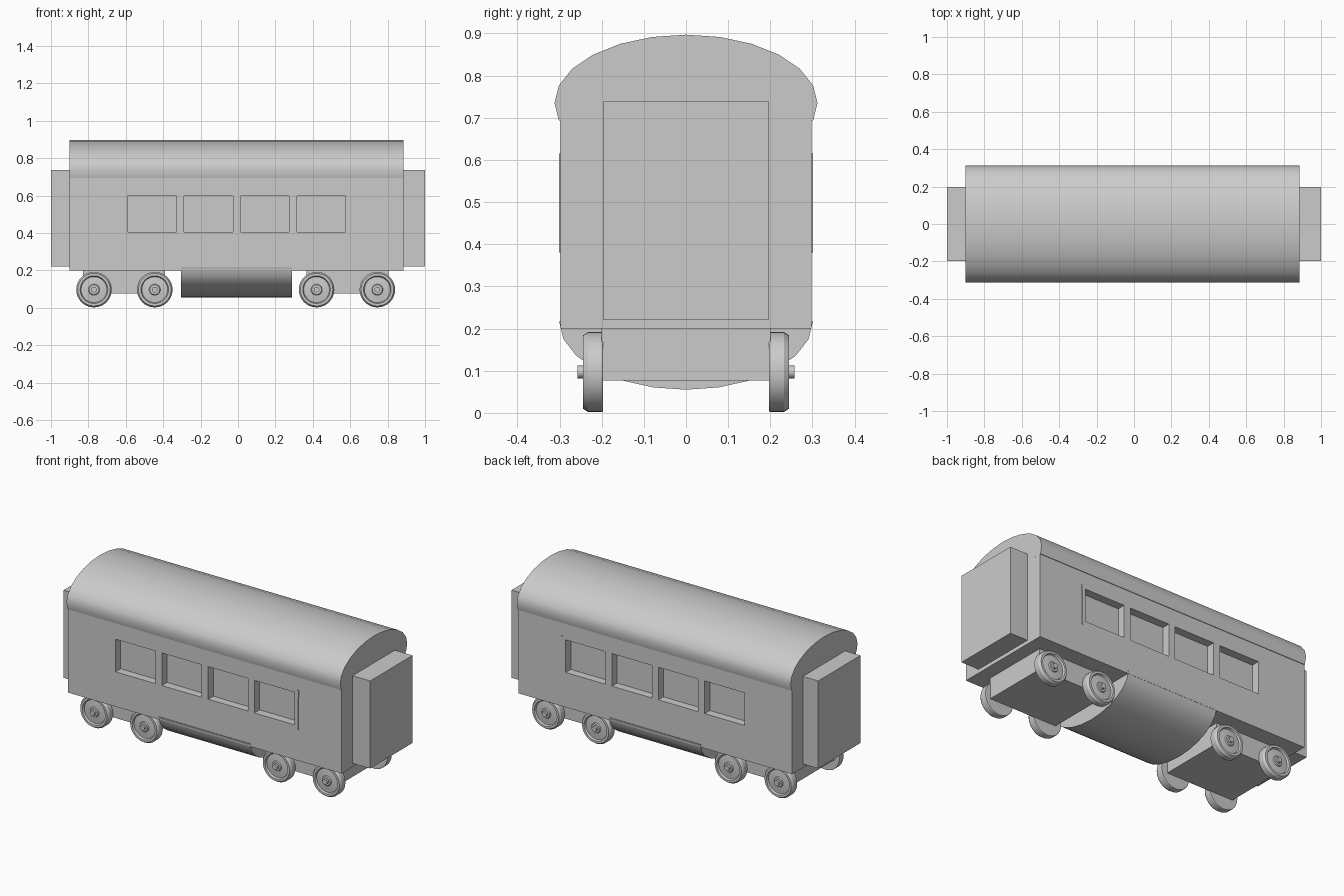
import bpy, bmesh
from math import sin, cos, radians, tau

if "Cube" in bpy.data.objects:
    bpy.data.objects.remove(bpy.data.objects["Cube"])


def finish(name, bm, smooth=None):
    bmesh.ops.recalc_face_normals(bm, faces=bm.faces[:])
    mesh = bpy.data.meshes.new(name)
    bm.to_mesh(mesh)
    bm.free()
    ob = bpy.data.objects.new(name, mesh)
    bpy.context.collection.objects.link(ob)
    if smooth:
        bpy.ops.object.select_all(action='DESELECT')
        ob.select_set(True)
        bpy.context.view_layer.objects.active = ob
        bpy.ops.object.shade_smooth_by_angle(angle=radians(smooth))
    return ob


def add_box(bm, x, y, z):
    verts = bmesh.ops.create_cube(bm, size=1)['verts']
    for v in verts:
        for i, (a, b) in enumerate((x, y, z)):
            v.co[i] = a if v.co[i] < 0 else b


def box(name, x, y, z):
    bm = bmesh.new()
    add_box(bm, x, y, z)
    return finish(name, bm)


def extrude_x(name, profile, x0, x1):
    bm = bmesh.new()
    face = bm.faces.new([bm.verts.new((x0, y, z)) for y, z in profile])
    out = bmesh.ops.extrude_face_region(bm, geom=[face])
    for v in out['geom']:
        if isinstance(v, bmesh.types.BMVert):
            v.co.x = x1
    return finish(name, bm, 30)


def arc(ry, rz, zc, start, end):
    return [(ry * cos(radians(a)), zc + rz * sin(radians(a)))
            for a in range(start, end + 1, 15)]


def wheel(name, x, side, z=0.097, n=32):
    # lathe profile: (radius, distance from centre line)
    prof = [(0.093, 0.197), (0.095, 0.2), (0.095, 0.232), (0.087, 0.244),
            (0.074, 0.244), (0.069, 0.233), (0.03, 0.237), (0.026, 0.243),
            (0.015, 0.243), (0.015, 0.257)]
    bm = bmesh.new()
    rings = [[bm.verts.new((x + r * cos(tau * i / n), side * y,
                            z + r * sin(tau * i / n))) for i in range(n)]
             for r, y in prof]
    for a, b in zip(rings, rings[1:]):
        for i in range(n):
            j = (i + 1) % n
            bm.faces.new((a[i], a[j], b[j], b[i]))
    bm.faces.new(rings[0])
    bm.faces.new(rings[-1])
    return finish(name, bm, 25)


# carriage body with recessed windows on both sides
body = box("carriage_body", (-0.9, 0.885), (-0.298, 0.298), (0.2, 0.693))
bm = bmesh.new()
for i in range(4):
    x = -0.59 + 0.302 * i
    for y in ((-0.4, -0.25), (0.25, 0.4)):
        add_box(bm, (x, x + 0.26), y, (0.405, 0.597))
cutter = finish("window_cutter", bm)
cutter.hide_render = True
cutter.hide_viewport = True
cut = body.modifiers.new("windows", 'BOOLEAN')
cut.operation = 'DIFFERENCE'
cut.solver = 'EXACT'
cut.object = cutter

# rounded roof and underfloor tank
extrude_x("roof", arc(0.312, 0.162, 0.735, -15, 195), -0.9, 0.885)
extrude_x("underfloor_tank", arc(0.301, 0.162, 0.217, 180, 360), -0.305, 0.29)

# end gangways
box("rear_gangway", (-1.0, -0.9), (-0.197, 0.197), (0.222, 0.738))
box("front_gangway", (0.885, 1.0), (-0.197, 0.197), (0.222, 0.738))

# slim grab handles
for label, s in (("front", -1), ("back", 1)):
    ys = sorted((s * 0.29, s * 0.301))
    box(label + "_handle_bar", (0.595, 0.602), ys, (0.38, 0.58))
    box(label + "_handle_grip", (0.592, 0.605), ys, (0.575, 0.615))

# bogies with two wheel pairs each
for label, x0, axles in (("rear", -0.83, (-0.77, -0.445)),
                         ("front", 0.365, (0.42, 0.745))):
    box(label + "_bogie", (x0, x0 + 0.44), (-0.2, 0.2), (0.077, 0.2))
    for k, ax in enumerate(axles):
        for s in (-1, 1):
            wheel(f"{label}_wheel_{k}_{'near' if s < 0 else 'far'}", ax, s)
